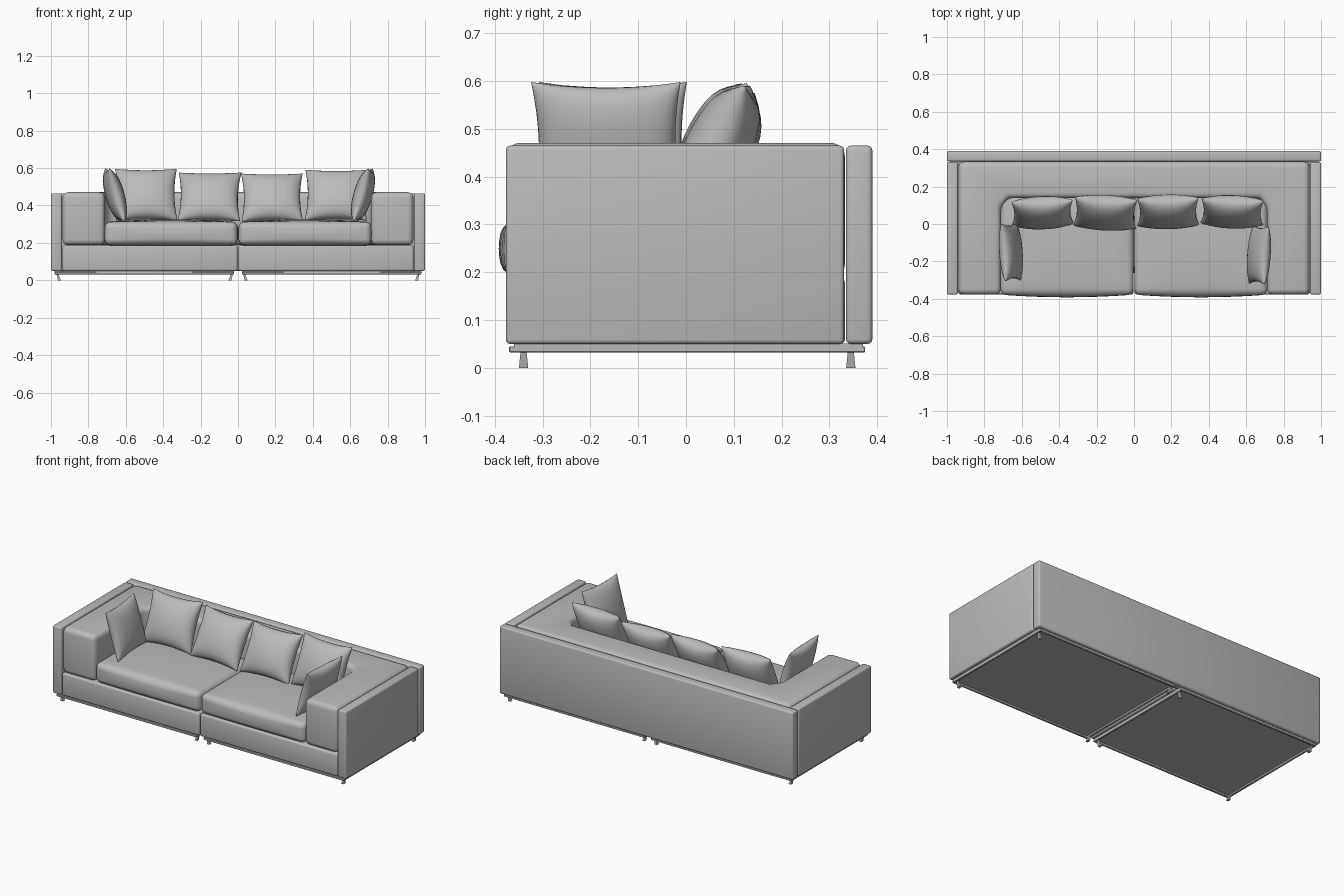
import bpy, bmesh, math
from mathutils import Vector

if "Cube" in bpy.data.objects:
    bpy.data.objects.remove(bpy.data.objects["Cube"], do_unlink=True)

fabric = bpy.data.materials.new("grey fabric")
fabric.use_nodes = True
GREY = (0.5, 0.5, 0.5, 1)
fabric.diffuse_color = GREY
fabric.node_tree.nodes["Principled BSDF"].inputs["Base Color"].default_value = GREY


def finish(name, bm, loc=(0, 0, 0), rot=(0, 0, 0), angle=40):
    bmesh.ops.recalc_face_normals(bm, faces=bm.faces)
    mesh = bpy.data.meshes.new(name)
    bm.to_mesh(mesh)
    bm.free()
    mesh.materials.append(fabric)
    obj = bpy.data.objects.new(name, mesh)
    obj.location, obj.rotation_euler = loc, rot
    bpy.context.collection.objects.link(obj)
    bpy.ops.object.select_all(action='DESELECT')
    obj.select_set(True)
    bpy.context.view_layer.objects.active = obj
    bpy.ops.object.shade_smooth_by_angle(angle=math.radians(angle))
    return obj


def round_edges(bm, radius, segments):
    if radius:
        bmesh.ops.bevel(bm, geom=bm.edges[:], offset=radius, segments=segments,
                        profile=0.5, affect='EDGES', clamp_overlap=True)


def box(name, lo, hi, radius=0.0, segments=3, puff=None):
    """Rounded box; puff swells each pair of faces outwards."""
    lo, hi = Vector(lo), Vector(hi)
    mid, half = (lo + hi) / 2, (hi - lo) / 2
    bm = bmesh.new()
    bmesh.ops.create_cube(bm, size=2)
    for v in bm.verts:
        v.co = v.co * half
    round_edges(bm, radius, segments)
    if puff:
        for axis in range(3):
            for step in range(-3, 4):
                co, no = Vector(), Vector()
                co[axis], no[axis] = half[axis] * step / 4, 1
                bmesh.ops.bisect_plane(bm, geom=bm.verts[:] + bm.edges[:] + bm.faces[:],
                                       plane_co=co, plane_no=no)
        for v in bm.verts:
            n = [v.co[i] / half[i] for i in range(3)]
            for i in range(3):
                j, k = (i + 1) % 3, (i + 2) % 3
                v.co[i] += puff[i] * n[i] * (1 - n[j] ** 2) * (1 - n[k] ** 2)
    return finish(name, bm, mid)


def pillow(name, loc, rot, width, height, depth):
    """Two swollen sheets joined at a seam, with pinched sides and full corners."""
    bm = bmesh.new()
    for side in (-1, 1):
        new = bmesh.ops.create_grid(bm, x_segments=16, y_segments=16, size=1)["verts"]
        for v in new:
            u, w = (math.sin(c * math.pi / 2) for c in v.co[:2])
            swell = max(0, (1 - u * u) * (1 - w * w)) ** 0.45
            v.co = (u * width * (1 - 0.09 * (1 - w * w) * u * u),
                    side * depth * swell,
                    w * height * (1 - 0.09 * (1 - u * u) * w * w))
    bmesh.ops.remove_doubles(bm, verts=bm.verts, dist=0.0005)
    finish(name, bm, loc, [math.radians(a) for a in rot], 80)


def leg(name, x, y, lean):
    """Small tapered foot, wide at the floor and leaning slightly."""
    bm = bmesh.new()
    bmesh.ops.create_cone(bm, cap_ends=True, segments=4, radius1=0.013, radius2=0.008, depth=0.036)
    for v in bm.verts:
        a = v.co.copy()
        v.co.x = (a.x - a.y) * 0.6 + lean * (a.z + 0.018) * 0.3
        v.co.y = (a.x + a.y) * 0.75
    finish(name, bm, (x, y, 0.018))


# Outer panels
box("back_panel", (-1, 0.335, 0.05), (1, 0.39, 0.465), 0.01)
for side, label in ((-1, "right"), (1, "left")):
    def span(a, b):
        return sorted((side * a, side * b))

    x0, x1 = span(0.942, 1.0)
    box(label + "_side_panel", (x0, -0.377, 0.05), (x1, 0.331, 0.465), 0.009)

    # Base and seat
    x0, x1 = span(0.003, 0.938)
    box(label + "_base", (x0, -0.376, 0.05), (x1, 0.333, 0.187), 0.01)
    x0, x1 = span(0.004, 0.712)
    box(label + "_seat_cushion", (x0, -0.378, 0.188), (x1, 0.16, 0.312), 0.03, 4,
        (0.004, 0.014, 0.014))

    # Underframe: thin plate, perimeter rails and feet
    x0, x1 = span(0.022, 0.98)
    box(label + "_frame_plate", (x0, -0.36, 0.043), (x1, 0.37, 0.051))
    for end, y in (("front", -0.37), ("back", 0.362)):
        box(f"{label}_{end}_rail", (x0, y, 0.032), (x1, y + 0.013, 0.045), 0.002, 1)
    for end, a in (("inner", 0.022), ("outer", 0.967)):
        r0, r1 = span(a, a + 0.013)
        box(f"{label}_{end}_rail", (r0, -0.37, 0.032), (r1, 0.375, 0.045), 0.002, 1)
    for end, y in (("front", -0.34), ("back", 0.345)):
        leg(f"{label}_{end}_outer_leg", side * 0.955, y, side)
        leg(f"{label}_{end}_inner_leg", side * 0.043, y, -side)

# Wrap-around arm and back cushion, made from a U-shaped plan
inner, outer, front, back = 0.712, 0.938, -0.377, 0.333
half_plan = [(outer, back), (outer, front), (inner, front), (inner, 0.09), (inner - 0.04, 0.14)]
plan = half_plan + [(-x, y) for x, y in reversed(half_plan)]
bm = bmesh.new()
face = bm.faces.new([bm.verts.new((x, y, 0.188)) for x, y in plan])
top = bmesh.ops.extrude_face_region(bm, geom=[face])["geom"]
for v in top:
    if isinstance(v, bmesh.types.BMVert):
        v.co.z = 0.471
round_edges(bm, 0.03, 5)
finish("arm_and_back_cushion", bm)

# Loose pillows: four along the back, one against each arm
pillow("back_pillow_1", (-0.49, 0.06, 0.457), (-24, 0, 2), 0.165, 0.152, 0.07)
pillow("back_pillow_2", (-0.153, 0.06, 0.446), (-30, 0, -3), 0.168, 0.15, 0.07)
pillow("back_pillow_3", (0.182, 0.065, 0.442), (-29, 0, 1), 0.165, 0.147, 0.07)
pillow("back_pillow_4", (0.525, 0.065, 0.455), (-25, 0, -2), 0.167, 0.15, 0.07)
pillow("right_arm_pillow", (-0.658, -0.15, 0.456), (-16, 0, 94), 0.155, 0.148, 0.05)
pillow("left_arm_pillow", (0.668, -0.165, 0.456), (-16, 0, -94), 0.157, 0.148, 0.05)
